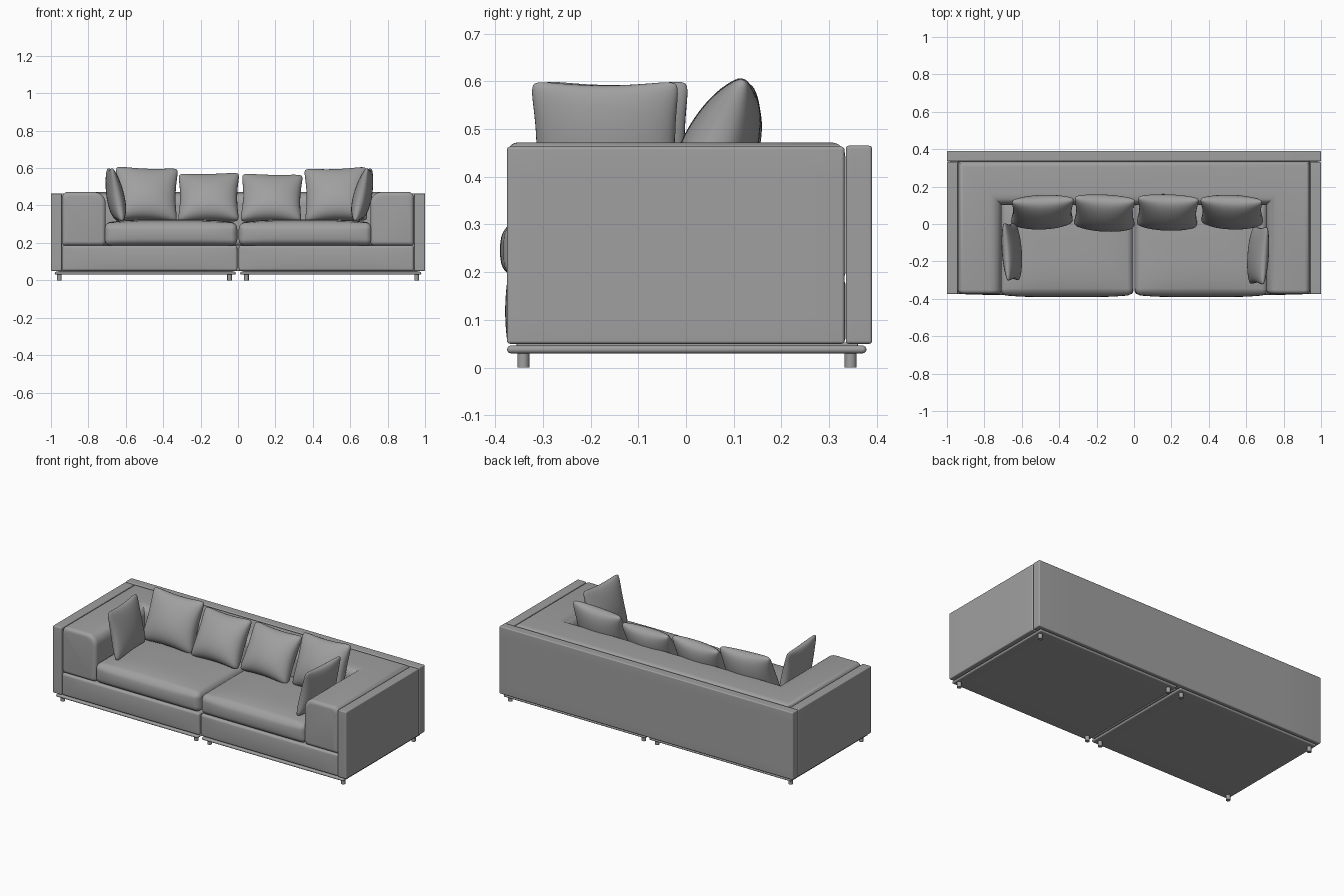
import bpy, bmesh, math
from mathutils import Vector

if "Cube" in bpy.data.objects:
    bpy.data.objects.remove(bpy.data.objects["Cube"])

fabric = bpy.data.materials.new("grey fabric")
fabric.diffuse_color = (0.35, 0.35, 0.35, 1)
fabric.use_nodes = True
fabric.node_tree.nodes["Principled BSDF"].inputs["Base Color"].default_value = fabric.diffuse_color


def finish(name, bm, loc=(0, 0, 0), rot=(0, 0, 0)):
    bmesh.ops.recalc_face_normals(bm, faces=bm.faces)
    me = bpy.data.meshes.new(name)
    bm.to_mesh(me)
    bm.free()
    me.shade_smooth()
    me.set_sharp_from_angle(angle=math.radians(35))
    me.materials.append(fabric)
    ob = bpy.data.objects.new(name, me)
    ob.location, ob.rotation_euler = loc, rot
    bpy.context.collection.objects.link(ob)
    return ob


def soft_box(name, x, y, z, r, top=0.0, front=0.0):
    """Rounded box between (min, max) pairs, with optional padded top and front."""
    half = [(b - a) / 2 for a, b in (x, y, z)]
    mid = [(a + b) / 2 for a, b in (x, y, z)]
    arc = [r * math.tan(math.radians(45 * k / 4)) for k in range(1, 5)]
    axes = []
    for h in half:
        i = h - r
        flat = [-i + 2 * i * k / 8 for k in range(9)]
        axes.append([-i - a for a in reversed(arc)] + flat + [i + a for a in arc])
    bm = bmesh.new()
    bmesh.ops.create_cube(bm, size=2)
    bmesh.ops.subdivide_edges(bm, edges=bm.edges[:], cuts=15, use_grid_fill=True)
    for v in bm.verts:
        p = Vector([axes[k][round((v.co[k] + 1) * 8)] for k in range(3)])
        core = Vector([max(-(half[k] - r), min(half[k] - r, p[k])) for k in range(3)])
        p = core + (p - core).normalized() * r
        u, w, t = [max(-1, min(1, p[k] / half[k])) for k in range(3)]
        p.z += top * (1 - u ** 4) * (1 - w ** 4) * max(0, t)
        p.y -= front * (1 - u ** 6) * (1 - t * t) * max(0, -w)
        v.co = p
    return finish(name, bm, mid)


def pillow(name, loc, a, b, t, lean, roll=0, yaw=0):
    """Stuffed square pillow with pulled-out corners, standing and leaning back."""
    bm = bmesh.new()
    for side in (1, -1):
        new = bmesh.ops.create_grid(bm, x_segments=24, y_segments=24, size=1)["verts"]
        for v in new:
            u, w = math.sin(v.co.x * math.pi / 2), math.sin(v.co.y * math.pi / 2)
            puff = max(0, (1 - u * u) * (1 - w * w)) ** 0.42
            corner = 1 - 0.07 * (u * w) ** 8
            v.co = (a * u * (1 - 0.09 * (1 - w * w)) * corner,
                    b * w * (1 - 0.09 * (1 - u * u)) * corner,
                    side * t * puff * (1 - 0.18 * w))
    bmesh.ops.remove_doubles(bm, verts=bm.verts[:], dist=0.0004)
    rad = math.radians
    return finish(name, bm, loc, (rad(90 - lean), rad(roll), rad(yaw)))


# Outer shell: back panel and two side panels
soft_box("back_panel", (-1, 1), (0.335, 0.39), (0.05, 0.465), 0.006)
for s, side in ((-1, "left"), (1, "right")):
    def span(a, b):
        return tuple(sorted((s * a, s * b)))
    soft_box(side + "_side_panel", span(0.942, 1), (-0.375, 0.332), (0.05, 0.463), 0.006)
    # Base block, seat cushion and floor plate of each half
    soft_box(side + "_base", span(0.004, 0.94), (-0.374, 0.334), (0.05, 0.186), 0.012, 0, 0.005)
    soft_box(side + "_seat_cushion", span(0.004, 0.715), (-0.377, 0.13), (0.186, 0.306), 0.032, 0.02, 0.013)
    soft_box(side + "_floor_plate", span(0.012, 0.98), (-0.375, 0.378), (0.030, 0.046), 0.0078)
    soft_box(side + "_plate_spacer", span(0.03, 0.96), (-0.355, 0.36), (0.044, 0.053), 0.002)
    # Legs
    for x in (0.045, 0.955):
        for y in (-0.341, 0.345):
            bm = bmesh.new()
            bmesh.ops.create_cone(bm, cap_ends=True, segments=24, radius1=0.0125,
                                  radius2=0.0125, depth=0.034)
            finish(side + "_leg", bm, (s * x, y, 0.017))


# Padded arms and backrest: one rounded section swept round a mitred U
def section(inset):
    """Points (distance from outer edge, height) of the padding section."""
    w, z0, z1 = 0.232, 0.186, 0.472
    pts = []
    for d, z, r, start in ((0, z0, 0.012, 180), (w, z0, 0.02, 270),
                           (w, z1, 0.06, 0), (0, z1, 0.03, 90)):
        cx = d + (r if d == 0 else -r)
        cz = z + (r if z == z0 else -r)
        for k in range(7):
            ang = math.radians(start + 15 * k)
            pts.append((cx + r * math.cos(ang), cz + r * math.sin(ang)))
    m, c = w / 2, (z0 + z1) / 2
    return [(m + (d - m) * (1 - inset / m), c + (z - c) * (1 - inset / (z1 - c)))
            for d, z in pts]


bm = bmesh.new()
ends = []
for k in range(6):
    ang, r = math.radians(18 * k), 0.022
    ends.append((r * (1 - math.sin(ang)), -0.374 + r * (1 - math.cos(math.pi / 2 - (math.pi / 2 - ang)))))
rings = []
for inset, y in ends:
    rings.append([(-0.94 + d, y, z) for d, z in section(inset)])
rings.append([(-0.94 + d, 0.334 - d, z) for d, z in section(0)])
rings += [[(-x, y, z) for x, y, z in ring] for ring in reversed(rings)]
loops = [[bm.verts.new(p) for p in ring] for ring in rings]
for l0, l1 in zip(loops, loops[1:]):
    for i in range(len(l0)):
        j = (i + 1) % len(l0)
        bm.faces.new((l0[i], l0[j], l1[j], l1[i]))
bm.faces.new(loops[0])
bm.faces.new(loops[-1])
finish("arm_and_back_padding", bm)

# Loose pillows along the back
pillow("back_pillow_1", (-0.490, 0.070, 0.460), 0.172, 0.158, 0.078, 22, 2, 2)
pillow("back_pillow_2", (-0.157, 0.065, 0.443), 0.168, 0.150, 0.080, 29, -1, -3)
pillow("back_pillow_3", (0.180, 0.068, 0.440), 0.168, 0.148, 0.078, 29, 1, -2)
pillow("back_pillow_4", (0.523, 0.070, 0.458), 0.172, 0.158, 0.078, 22, -2, -2)

# Loose pillows against the arms
pillow("left_arm_pillow", (-0.657, -0.148, 0.458), 0.160, 0.150, 0.046, 11, 0, 94)
pillow("right_arm_pillow", (0.668, -0.168, 0.458), 0.160, 0.150, 0.048, 13, 0, -94)
